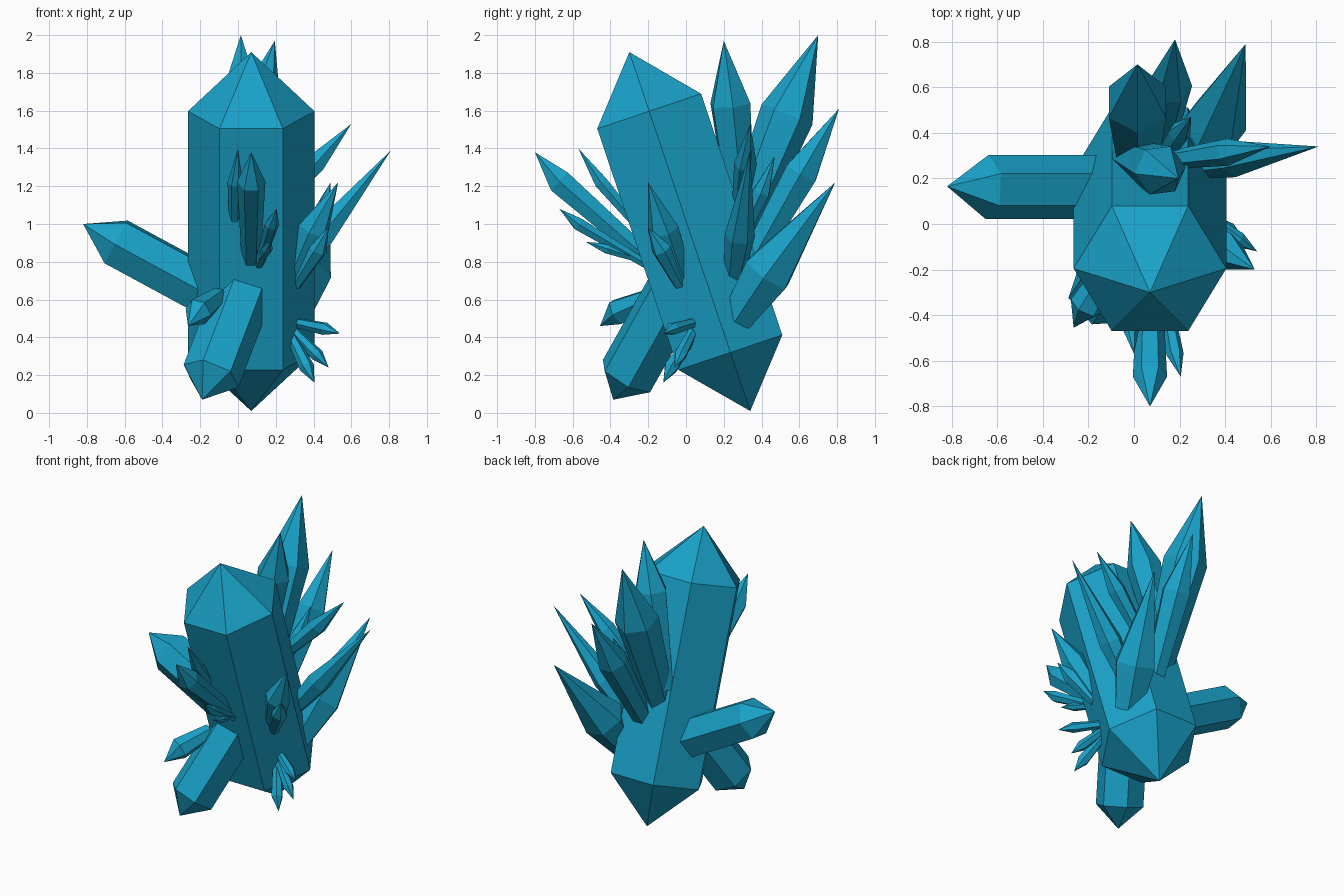
import bpy, bmesh, math
from mathutils import Vector

mat = bpy.data.materials.new("blue_crystal")
mat.diffuse_color = (0.01, 0.36, 0.58, 1)


def crystal(name, base, shoulder, tip, radius, taper=0.65, ref=(1, 0, 0), foot=None):
    """Six-sided prism from base to shoulder, pointed at the tip (and at foot if given)."""
    base, shoulder, tip = Vector(base), Vector(shoulder), Vector(tip)
    axis = (tip - base).normalized()
    u = Vector(ref)
    u = (u - axis * u.dot(axis)).normalized()
    v = axis.cross(u)
    bm = bmesh.new()

    def ring(c, r):
        return [bm.verts.new(c + r * (math.cos(a) * u + math.sin(a) * v))
                for a in (i * math.pi / 3 for i in range(6))]

    low, high = ring(base, radius * taper), ring(shoulder, radius)
    top = bm.verts.new(tip)
    bottom = bm.verts.new(Vector(foot)) if foot else None
    for i in range(6):
        j = (i + 1) % 6
        bm.faces.new((low[i], low[j], high[j], high[i]))
        bm.faces.new((high[i], high[j], top))
        if bottom:
            bm.faces.new((low[j], low[i], bottom))
    if not bottom:
        bm.faces.new(low[::-1])
    bmesh.ops.recalc_face_normals(bm, faces=bm.faces)
    mesh = bpy.data.meshes.new(name)
    bm.to_mesh(mesh)
    bm.free()
    mesh.materials.append(mat)
    bpy.context.collection.objects.link(bpy.data.objects.new(name, mesh))


# Large double-pointed core
crystal("main_crystal", (0.07, 0.235, 0.32), (0.07, -0.195, 1.597), (0.07, -0.30, 1.91),
        0.335, 1, foot=(0.07, 0.34, 0.01))

# Thick straight side crystals
crystal("left_crystal", (-0.10, 0.163, 0.61), (-0.645, 0.163, 0.905), (-0.82, 0.165, 1.0),
        0.141, 1, ref=(0.05, 1, 0.09))
crystal("lower_front_crystal", (0.03, -0.06, 0.65), (-0.143, -0.315, 0.195),
        (-0.19, -0.385, 0.07), 0.157, 1, ref=(-0.145, -0.01, 0.06))

# Tall back group
crystal("back_tall_crystal", (0.02, 0.25, 0.87), (0.015, 0.535, 1.58), (0.015, 0.70, 2.0),
        0.145, ref=(0, 1, 0))
crystal("back_upright_crystal", (-0.03, 0.30, 1.0), (0.115, 0.235, 1.64),
        (0.195, 0.20, 1.97), 0.115, ref=(1, 0.1, 0))
crystal("back_middle_crystal", (0.10, 0.30, 0.72), (0.155, 0.61, 1.27), (0.18, 0.81, 1.61), 0.10)
crystal("back_small_crystal", (0.10, 0.25, 0.85), (0.20, 0.40, 1.17), (0.25, 0.47, 1.36), 0.05)

# Right-hand spikes
crystal("right_back_crystal", (0.28, 0.27, 0.50), (0.35, 0.43, 0.74), (0.49, 0.79, 1.22), 0.145)
crystal("right_long_crystal", (0.25, 0.25, 0.70), (0.44, 0.285, 0.94), (0.81, 0.34, 1.39),
        0.08, ref=(0, 1, 0))
crystal("right_upper_crystal", (0.15, 0.28, 1.05), (0.41, 0.315, 1.32), (0.60, 0.34, 1.53),
        0.06, ref=(0, 1, 0))

# Small clusters: base, shoulder, tip, radius
clusters = {
    "right_cluster": [
        ((0.28, -0.02, 0.70), (0.40, -0.12, 0.97), (0.53, -0.20, 1.22), 0.085),
        ((0.30, -0.03, 0.68), (0.42, -0.13, 0.87), (0.48, -0.20, 0.98), 0.055),
    ],
    "lower_right_cluster": [
        ((0.25, 0.08, 0.49), (0.46, -0.07, 0.445), (0.54, -0.12, 0.42), 0.035),
        ((0.25, 0.06, 0.48), (0.42, -0.03, 0.305), (0.48, -0.06, 0.24), 0.035),
        ((0.27, 0.05, 0.43), (0.365, -0.08, 0.24), (0.405, -0.12, 0.16), 0.04),
    ],
    "front_cluster": [
        ((0.07, -0.15, 0.77), (0.07, -0.67, 1.225), (0.07, -0.80, 1.38), 0.075),
        ((-0.02, -0.20, 0.93), (-0.015, -0.45, 1.22), (0.0, -0.57, 1.40), 0.04),
        ((0.11, -0.20, 0.78), (0.18, -0.57, 1.0), (0.205, -0.67, 1.08), 0.038),
        ((0.11, -0.20, 0.80), (0.155, -0.42, 0.87), (0.175, -0.53, 0.905), 0.03),
    ],
    "lower_left_cluster": [
        ((-0.10, -0.17, 0.62), (-0.21, -0.36, 0.535), (-0.265, -0.455, 0.46), 0.075),
    ],
}
for name, spikes in clusters.items():
    for i, (b, s, t, r) in enumerate(spikes, 1):
        crystal(f"{name}_{i}", b, s, t, r, ref=(0.3, 1, 0.2) if "right" in name else (1, 0, 0))
